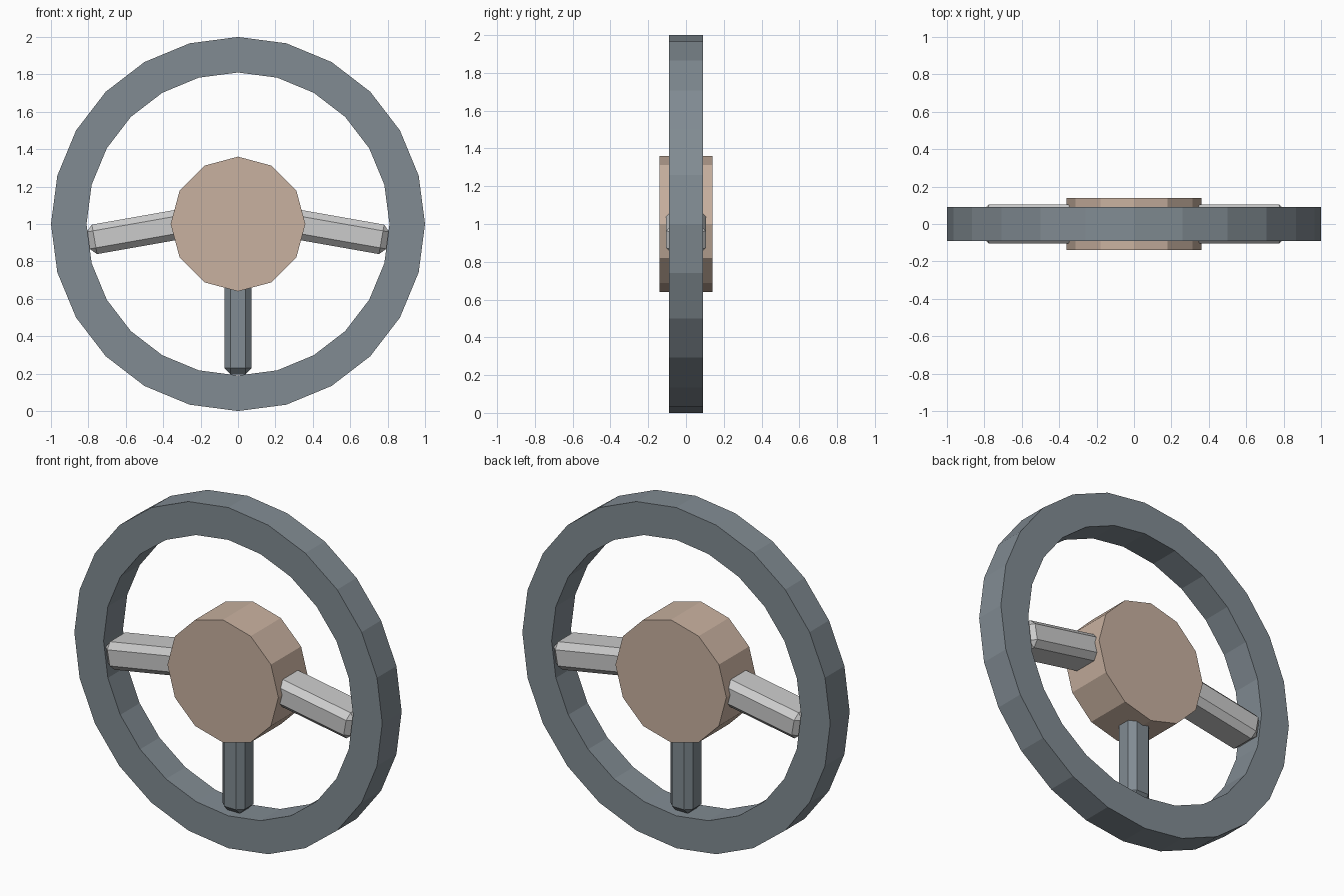
import bpy, bmesh, math

if "Cube" in bpy.data.objects:
    bpy.data.objects.remove(bpy.data.objects["Cube"])

CENTER_Z = 1.0


def paint(name, color):
    mat = bpy.data.materials.new(name)
    mat.diffuse_color = color
    mat.use_nodes = True
    mat.node_tree.nodes["Principled BSDF"].inputs["Base Color"].default_value = mat.diffuse_color
    return mat


dark = paint("dark_grip", (0.22, 0.26, 0.29, 1))
tan = paint("hub_tan", (0.58, 0.44, 0.35, 1))


def finish(name, bm, mat=None):
    bmesh.ops.recalc_face_normals(bm, faces=bm.faces)
    mesh = bpy.data.meshes.new(name)
    bm.to_mesh(mesh)
    bm.free()
    ob = bpy.data.objects.new(name, mesh)
    bpy.context.collection.objects.link(ob)
    if mat:
        mesh.materials.append(mat)
    return ob


def loop(bm, radius, y, sides):
    return [bm.verts.new((radius * math.sin(2 * math.pi * i / sides), y,
                          CENTER_Z + radius * math.cos(2 * math.pi * i / sides)))
            for i in range(sides)]


def bridge(bm, a, b):
    n = len(a)
    for i in range(n):
        j = (i + 1) % n
        bm.faces.new((a[i], a[j], b[j], b[i]))


def spoke(name, angle, center, length, width, depth, mat=None):
    # Chamfered bar whose long axis is turned about y
    bm = bmesh.new()
    bmesh.ops.create_cube(bm, size=1)
    bmesh.ops.scale(bm, vec=(length, depth, width), verts=bm.verts)
    ob = finish(name, bm, mat)
    ob.location = (center[0], 0, center[1])
    ob.rotation_euler = (0, angle, 0)
    bev = ob.modifiers.new("chamfer", 'BEVEL')
    bev.width = 0.034
    bev.segments = 1
    return ob


# Rim: 24-sided ring with a rectangular section
bm = bmesh.new()
rings = [loop(bm, r, y, 24)
         for r, y in ((1, -0.09), (1, 0.09), (0.81, 0.09), (0.81, -0.09))]
for k in range(4):
    bridge(bm, rings[k], rings[(k + 1) % 4])
finish("rim", bm, dark)

# Hub: 12-sided drum
bm = bmesh.new()
front, back = loop(bm, 0.36, -0.14, 12), loop(bm, 0.36, 0.14, 12)
bridge(bm, front, back)
bm.faces.new(front)
bm.faces.new(back)
finish("hub", bm, tan)

# Side spokes, drooping ten degrees
for name, s in (("right_spoke", 1), ("left_spoke", -1)):
    spoke(name, s * math.radians(10), (s * 0.54, 0.958), 0.53, 0.16, 0.21)

# Lower spoke
spoke("lower_spoke", math.radians(90), (0, 0.455), 0.52, 0.146, 0.145, dark)
